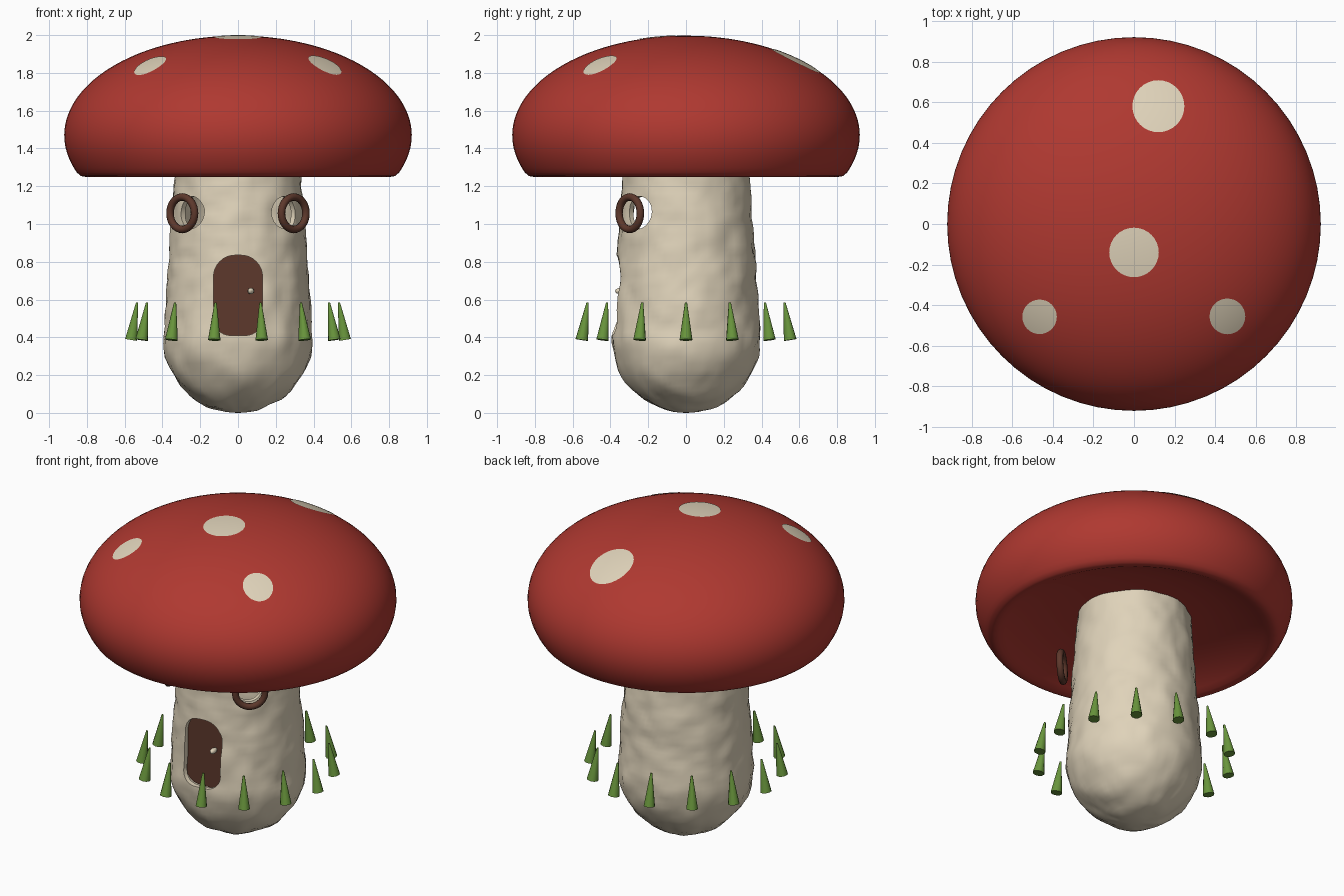
import bpy, bmesh
from math import sin, cos, pi, sqrt, radians
from mathutils import Vector, Matrix, noise

if "Cube" in bpy.data.objects:
    bpy.data.objects.remove(bpy.data.objects["Cube"])


def material(name, rgb):
    m = bpy.data.materials.new(name)
    m.use_nodes = True
    color = (*rgb, 1)
    m.diffuse_color = color
    bsdf = m.node_tree.nodes["Principled BSDF"]
    bsdf.inputs["Base Color"].default_value = color
    bsdf.inputs["Roughness"].default_value = 0.8
    return m


RED = material("cap_red", (0.43, 0.04, 0.03))
CREAM = material("stalk_cream", (0.74, 0.65, 0.49))
BROWN = material("wood_brown", (0.11, 0.04, 0.025))
GREEN = material("grass_green", (0.14, 0.30, 0.045))


def add(name, bm, mat, smooth=40):
    bmesh.ops.recalc_face_normals(bm, faces=bm.faces)
    mesh = bpy.data.meshes.new(name)
    bm.to_mesh(mesh)
    bm.free()
    ob = bpy.data.objects.new(name, mesh)
    bpy.context.collection.objects.link(ob)
    mesh.materials.append(mat)
    shade(ob, smooth)
    return ob


def shade(ob, angle):
    bpy.ops.object.select_all(action="DESELECT")
    ob.select_set(True)
    bpy.context.view_layer.objects.active = ob
    bpy.ops.object.shade_smooth_by_angle(angle=radians(angle))


def lathe(profile, segments):
    """Spin (radius, z) points around the z axis."""
    bm = bmesh.new()
    verts = [bm.verts.new((r, 0, z)) for r, z in profile]
    edges = [bm.edges.new(pair) for pair in zip(verts, verts[1:])]
    bmesh.ops.spin(bm, geom=verts + edges, cent=(0, 0, 0), axis=(0, 0, 1),
                   angle=2 * pi, steps=segments)
    bmesh.ops.remove_doubles(bm, verts=bm.verts, dist=1e-4)
    return bm


def arch(half, low, high, top_r, low_r, front, back):
    """Upright rounded slab between two y depths."""
    bm = bmesh.new()
    points = []
    corners = [(1, high, top_r, 0), (-1, high, top_r, 1),
               (-1, low, low_r, 2), (1, low, low_r, 3)]
    for side, z, r, quarter in corners:
        cz = z - r if z == high else z + r
        for i in range(9):
            a = (quarter + i / 8) * pi / 2
            points.append((side * (half - r) + r * cos(a), front, cz + r * sin(a)))
    face = bm.faces.new([bm.verts.new(p) for p in points])
    out = bmesh.ops.extrude_face_region(bm, geom=[face])["geom"]
    moved = [v for v in out if isinstance(v, bmesh.types.BMVert)]
    bmesh.ops.translate(bm, verts=moved, vec=(0, back - front, 0))
    return bm


# Cap: squashed dome with a rounded lip and a hollow underside
CAP_R, CAP_Z, CAP_H = 0.92, 1.47, 0.527


def dome(r):
    return CAP_Z + CAP_H * sqrt(1 - (r / CAP_R) ** 2)


profile = []
for i in range(41):
    a = radians(112) * i / 40
    profile.append((CAP_R * sin(a), CAP_Z + CAP_H * cos(a)))
profile += [(0.832, 1.254), (0.81, 1.25), (0.785, 1.254), (0.75, 1.27),
            (0.68, 1.30), (0.55, 1.335), (0.4, 1.358), (0.2, 1.37), (0, 1.372)]
add("cap", lathe(profile, 64), RED, 60)

# Pale spots: thin patches that follow the dome
for n, (x, y, r) in enumerate([(0, -0.14, 0.122), (0.12, 0.58, 0.128),
                               (-0.465, -0.457, 0.085), (0.46, -0.455, 0.088)]):
    bm = lathe([(r * i / 6, 0) for i in range(7)], 32)
    for v in bm.verts:
        v.co += Vector((x, y, 0))
        v.co.z = dome(v.co.xy.length) + 0.003
    add(f"cap_spot_{n + 1}", bm, CREAM)

# Stalk: round-bottomed hollow shell with a rough surface
profile = [(0.395 * sin(a), 0.4 - 0.4 * cos(a))
           for a in (pi / 2 * i / 18 for i in range(19))]
profile += [(0.395 - 0.068 * t, 0.4 + 0.98 * t) for t in (i / 36 for i in range(1, 37))]
bm = lathe(profile, 80)
bm.normal_update()
for v in bm.verts:
    rough = 0.011 * noise.noise(v.co * 8) + 0.005 * noise.noise(v.co * 19)
    out = Vector((v.co.x, v.co.y, min(0, v.co.z - 0.4)))
    if v.co.z > 0.01:
        v.co += out.normalized() * rough
stalk = add("stalk", bm, CREAM, 50)
shell = stalk.modifiers.new("shell", "SOLIDIFY")
shell.thickness, shell.offset = 0.03, -1

# Openings cut into the stalk: door and two round windows
cutters = [add("door_cutter", arch(0.13, 0.41, 0.835, 0.115, 0.09, -0.5, -0.25), CREAM)]
for side in (-1, 1):
    bm = bmesh.new()
    place = (Matrix.Translation((0.24 * side, -0.24, 1.06))
             @ Matrix.Rotation(side * pi / 4, 4, "Z") @ Matrix.Rotation(pi / 2, 4, "X"))
    bmesh.ops.create_cone(bm, cap_ends=True, segments=32, radius1=0.086,
                          radius2=0.086, depth=0.24, matrix=place)
    cutters.append(add("window_cutter", bm, CREAM))
for cutter in cutters:
    cut = stalk.modifiers.new("opening", "BOOLEAN")
    cut.operation, cut.object, cut.solver = "DIFFERENCE", cutter, "EXACT"
    cutter.hide_render = True
depsgraph = bpy.context.evaluated_depsgraph_get()
finished = bpy.data.meshes.new_from_object(stalk.evaluated_get(depsgraph))
stalk.modifiers.clear()
stalk.data = finished
for cutter in cutters:
    bpy.data.objects.remove(cutter)
shade(stalk, 50)

# Door panel set back in its opening, with a small knob
add("door", arch(0.145, 0.39, 0.85, 0.12, 0.09, -0.32, -0.28), BROWN)
bm = bmesh.new()
bmesh.ops.create_uvsphere(bm, u_segments=12, v_segments=8, radius=0.017)
bmesh.ops.scale(bm, verts=bm.verts, vec=(1, 1.8, 1))
bmesh.ops.translate(bm, verts=bm.verts, vec=(0.068, -0.345, 0.645))
add("door_knob", bm, CREAM)

# Window frames: rings standing just off the stalk
for side, name in ((-1, "right"), (1, "left")):
    bpy.ops.mesh.primitive_torus_add(
        major_radius=0.086, minor_radius=0.02, major_segments=32, minor_segments=10,
        location=(0.295 * side, -0.298, 1.057),
        rotation=(pi / 2, 0, side * radians(41)))
    ring = bpy.context.object
    ring.name = f"window_frame_{name}"
    ring.data.materials.append(BROWN)
    shade(ring, 60)

# Grass: ring of blades leaning inward
BLADES = 14
for i in range(BLADES):
    bm = bmesh.new()
    place = (Matrix.Rotation(2 * pi * i / BLADES, 4, "Z")
             @ Matrix.Translation((0.55, 0, 0.485)) @ Matrix.Rotation(radians(-9), 4, "Y"))
    bmesh.ops.create_cone(bm, cap_ends=True, segments=10, radius1=0.034,
                          radius2=0.006, depth=0.2, matrix=place)
    add(f"grass_blade_{i + 1}", bm, GREEN, 45)
